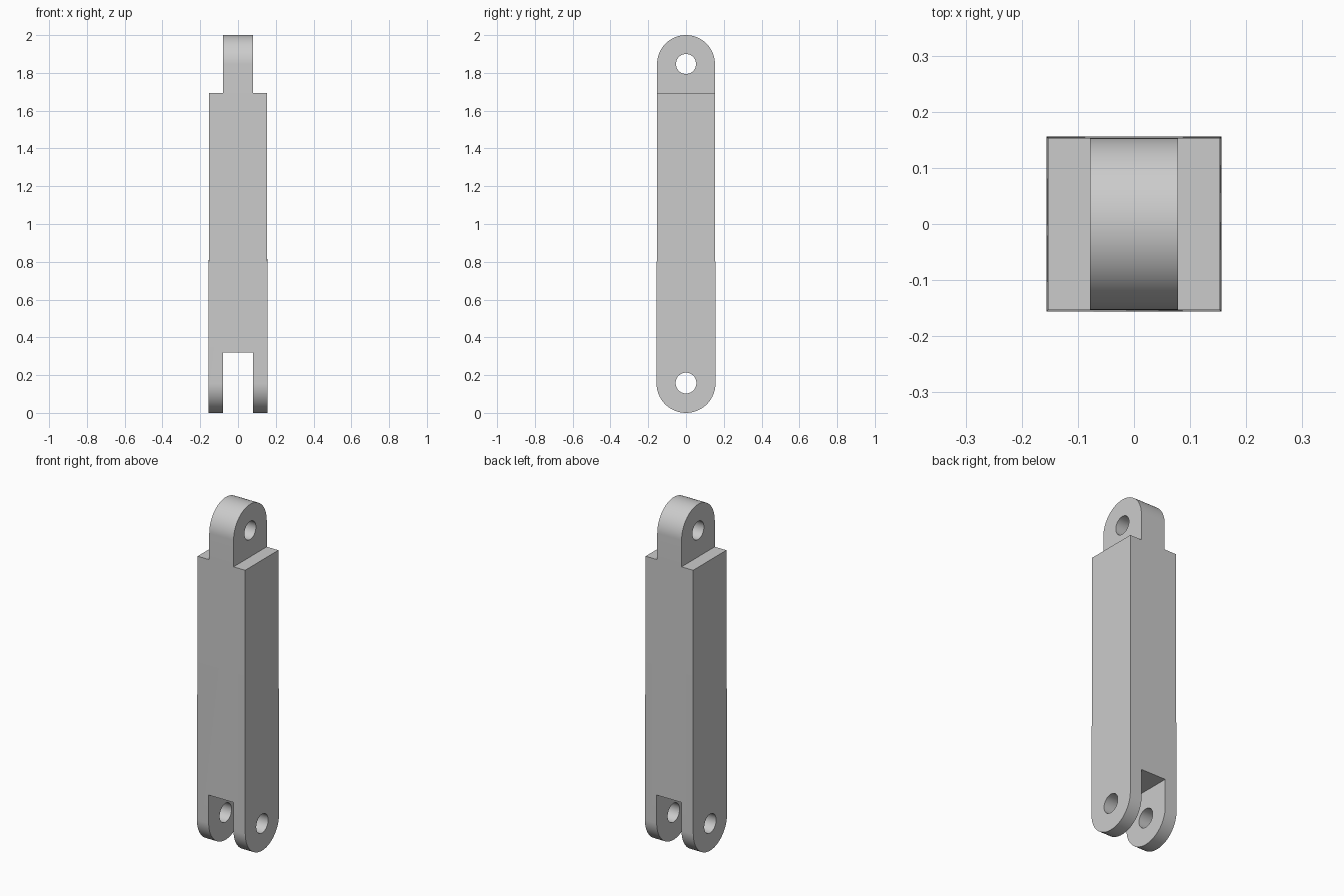
import bpy, bmesh, math
from mathutils import Matrix, Vector

cube = bpy.data.objects.get("Cube")
if cube:
    bpy.data.objects.remove(cube, do_unlink=True)

LOW_R, TOP_R = 0.156, 0.153      # the bar narrows slightly towards the top
LOW_Z, TOP_Z = LOW_R, 2 - TOP_R  # pin centres
SHOULDER_Z, SLOT_Z = 1.693, 0.32
TONGUE, SLOT = 0.0785, 0.080     # half widths
SEGMENTS = 48

grey = bpy.data.materials.new("light grey")
grey.use_nodes = True
colour = (0.6, 0.6, 0.6, 1)
grey.diffuse_color = colour
grey.node_tree.nodes["Principled BSDF"].inputs["Base Color"].default_value = colour


def add_object(name, bm):
    bmesh.ops.recalc_face_normals(bm, faces=bm.faces)
    mesh = bpy.data.meshes.new(name)
    bm.to_mesh(mesh)
    bm.free()
    mesh.materials.append(grey)
    obj = bpy.data.objects.new(name, mesh)
    bpy.context.collection.objects.link(obj)
    return obj


def half_width(z):
    t = (z - LOW_Z) / (TOP_Z - LOW_Z)
    return LOW_R + (TOP_R - LOW_R) * min(max(t, 0), 1)


def arc(radius, z, start):
    angles = [start + math.pi * i / SEGMENTS for i in range(SEGMENTS + 1)]
    return [(radius * math.cos(a), z + radius * math.sin(a)) for a in angles]


def box_cutter(name, x0, x1, z0, z1):
    bm = bmesh.new()
    place = Matrix.Translation(((x0 + x1) / 2, 0, (z0 + z1) / 2))
    size = Matrix.Diagonal((x1 - x0, 1, z1 - z0, 1))
    bmesh.ops.create_cube(bm, size=1, matrix=place @ size)
    return add_object(name, bm)


def pin_cutter(name, radius, z):
    bm = bmesh.new()
    place = Matrix.Translation((0, 0, z)) @ Matrix.Rotation(math.pi / 2, 4, "Y")
    bmesh.ops.create_cone(bm, cap_ends=True, segments=SEGMENTS, radius1=radius,
                          radius2=radius, depth=1, matrix=place)
    return add_object(name, bm)


# Round-ended bar, extruded across x
bm = bmesh.new()
outline = arc(TOP_R, TOP_Z, 0) + arc(LOW_R, LOW_Z, math.pi)
face = bm.faces.new([bm.verts.new((-1, y, z)) for y, z in outline])
side = bmesh.ops.extrude_face_region(bm, geom=[face])["geom"]
bmesh.ops.translate(bm, vec=Vector((2, 0, 0)),
                    verts=[v for v in side if isinstance(v, bmesh.types.BMVert)])
for v in bm.verts:
    v.co.x *= half_width(v.co.z)
link_bar = add_object("link_bar", bm)

# Shoulders beside the tongue, fork slot and pin holes
cutters = [
    box_cutter("left_shoulder_cutter", TONGUE, 0.5, SHOULDER_Z, 2.5),
    box_cutter("right_shoulder_cutter", -0.5, -TONGUE, SHOULDER_Z, 2.5),
    box_cutter("fork_slot_cutter", -SLOT, SLOT, -0.5, SLOT_Z),
    pin_cutter("top_pin_cutter", 0.053, TOP_Z),
    pin_cutter("bottom_pin_cutter", 0.055, LOW_Z + 0.002),
]
bpy.ops.object.select_all(action="DESELECT")
link_bar.select_set(True)
bpy.context.view_layer.objects.active = link_bar
for cutter in cutters:
    cutter.hide_render = True
    mod = link_bar.modifiers.new(cutter.name, "BOOLEAN")
    mod.operation = "DIFFERENCE"
    mod.solver = "EXACT"
    mod.object = cutter
    bpy.ops.object.modifier_apply(modifier=mod.name)
for cutter in cutters:
    bpy.data.objects.remove(cutter, do_unlink=True)

bpy.ops.object.shade_smooth_by_angle(angle=math.radians(30))
